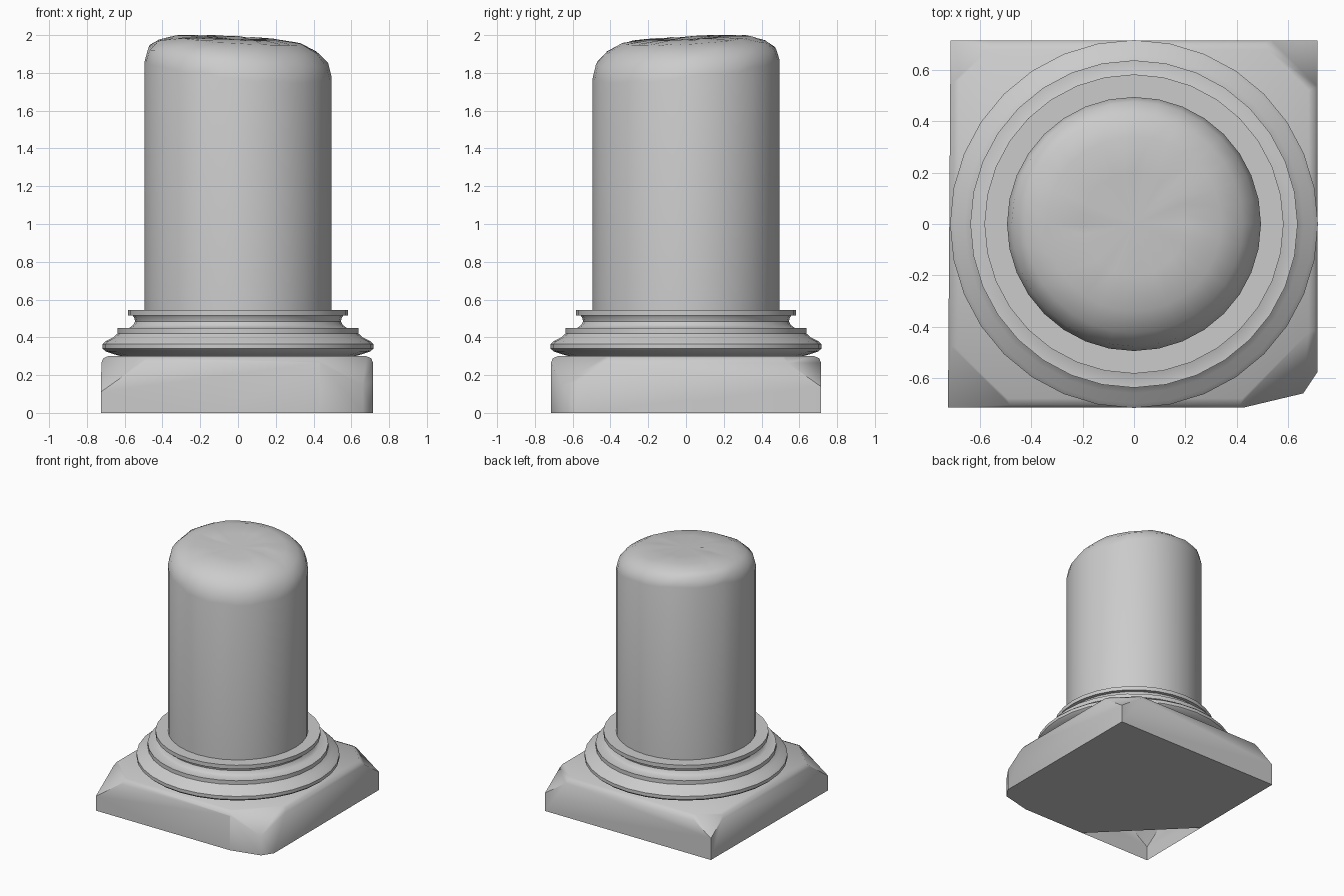
import bpy, bmesh, math, random
from mathutils import Vector

random.seed(4)
if "Cube" in bpy.data.objects:
    bpy.data.objects.remove(bpy.data.objects["Cube"])

stone = bpy.data.materials.new("grey stone")
stone.use_nodes = True
GREY = (0.6, 0.6, 0.6, 1)
stone.diffuse_color = GREY
stone.node_tree.nodes["Principled BSDF"].inputs["Base Color"].default_value = GREY


def finish(bm, name, angle):
    """Turn a bmesh into a smooth shaded stone object."""
    bmesh.ops.recalc_face_normals(bm, faces=bm.faces)
    mesh = bpy.data.meshes.new(name)
    bm.to_mesh(mesh)
    bm.free()
    mesh.materials.append(stone)
    obj = bpy.data.objects.new(name, mesh)
    bpy.context.collection.objects.link(obj)
    bpy.ops.object.select_all(action="DESELECT")
    obj.select_set(True)
    bpy.context.view_layer.objects.active = obj
    bpy.ops.object.shade_smooth_by_angle(angle=math.radians(angle))
    return obj


def loft(bm, rings):
    """Join successive rings of vertices with quads."""
    for low, high in zip(rings, rings[1:]):
        n = len(low)
        for i in range(n):
            j = (i + 1) % n
            bm.faces.new((low[i], low[j], high[j], high[i]))


def circle(bm, radius, height, sides=32):
    """Ring of vertices; height is a function of the angle."""
    ring = []
    for i in range(sides):
        a = math.tau * i / sides
        ring.append(bm.verts.new((radius * math.cos(a), radius * math.sin(a), height(a))))
    return ring


def chip(bm, point, normal):
    """Slice off everything beyond a plane and close the cut."""
    geom = bm.verts[:] + bm.edges[:] + bm.faces[:]
    cut = bmesh.ops.bisect_plane(bm, geom=geom, plane_co=point, plane_no=normal, clear_outer=True)
    edges = [e for e in cut["geom_cut"] if isinstance(e, bmesh.types.BMEdge)]
    bmesh.ops.holes_fill(bm, edges=edges)


# Square plinth with softened top edges and broken corners
bm = bmesh.new()
bmesh.ops.create_cube(bm, size=1)
for v in bm.verts:
    v.co = Vector((v.co.x * 1.43, v.co.y * 1.43, 0.3 * (v.co.z + 0.5)))
    if v.co.x < 0 and v.co.y < 0:
        v.co.x -= 0.01
top_edges = [e for e in bm.edges if all(v.co.z > 0.2 for v in e.verts)]
bmesh.ops.bevel(bm, geom=top_edges, offset=0.035, segments=2, profile=0.5, affect="EDGES")
# upright breaks on the front left corner
chip(bm, (0.66, -0.66, 0), (0.09, -0.06, 0))
chip(bm, (0.66, -0.66, 0), (0.05, -0.21, 0))
# sloping breaks on every corner: direction and reach
for sx, sy, reach in ((1, -1, 1.08), (-1, -1, 1.13), (1, 1, 1.15), (-1, 1, 1.18)):
    normal = Vector((sx, sy, math.sqrt(2))).normalized()
    chip(bm, normal * reach / math.sqrt(2), normal)
# missing piece under the front right corner
base = [f for f in bm.faces if f.calc_center_median().z < 0.001]
geom = base + list({e for f in base for e in f.edges}) + list({v for f in base for v in f.verts})
bmesh.ops.bisect_plane(bm, geom=geom, plane_co=(-0.41, -0.41, 0), plane_no=(-1, -1, 0))
gone = [f for f in bm.faces if f.calc_center_median().z < 0.001
        and f.calc_center_median().x + f.calc_center_median().y < -0.82]
bmesh.ops.delete(bm, geom=gone, context="FACES")
finish(bm, "plinth", 50)

# Turned base moulding: lower roll, hollow and upper fillet
profile = [(0.6, 0.295), (0.655, 0.31), (0.7, 0.325), (0.717, 0.34), (0.717, 0.365), (0.7, 0.38),
           (0.66, 0.4), (0.638, 0.42), (0.638, 0.45), (0.575, 0.45), (0.555, 0.465), (0.545, 0.485),
           (0.55, 0.505), (0.557, 0.515), (0.583, 0.515), (0.583, 0.545), (0.48, 0.545)]
bm = bmesh.new()
loft(bm, [circle(bm, r, lambda a, z=z: z) for r, z in profile])
finish(bm, "base_moulding", 40)


# Column shaft with a worn top, most broken towards the front left
def worn(z, tilt, rough):
    return lambda a: min(2, z - tilt * math.cos(a + math.pi / 4) + random.uniform(-rough, rough))


bm = bmesh.new()
rings = [circle(bm, 0.495, worn(0.5, 0, 0)),
         circle(bm, 0.495, worn(1.82, 0.07, 0.012)),
         circle(bm, 0.477, worn(1.89, 0.06, 0.008)),
         circle(bm, 0.425, worn(1.94, 0.045, 0.005)),
         circle(bm, 0.34, worn(1.973, 0.027, 0.004)),
         circle(bm, 0.2, worn(1.982, 0.012, 0.004))]
loft(bm, rings)
tip = bm.verts.new((0, 0, 1.975))
for i, v in enumerate(rings[-1]):
    bm.faces.new((v, rings[-1][(i + 1) % len(rings[-1])], tip))
finish(bm, "column_shaft", 60)
